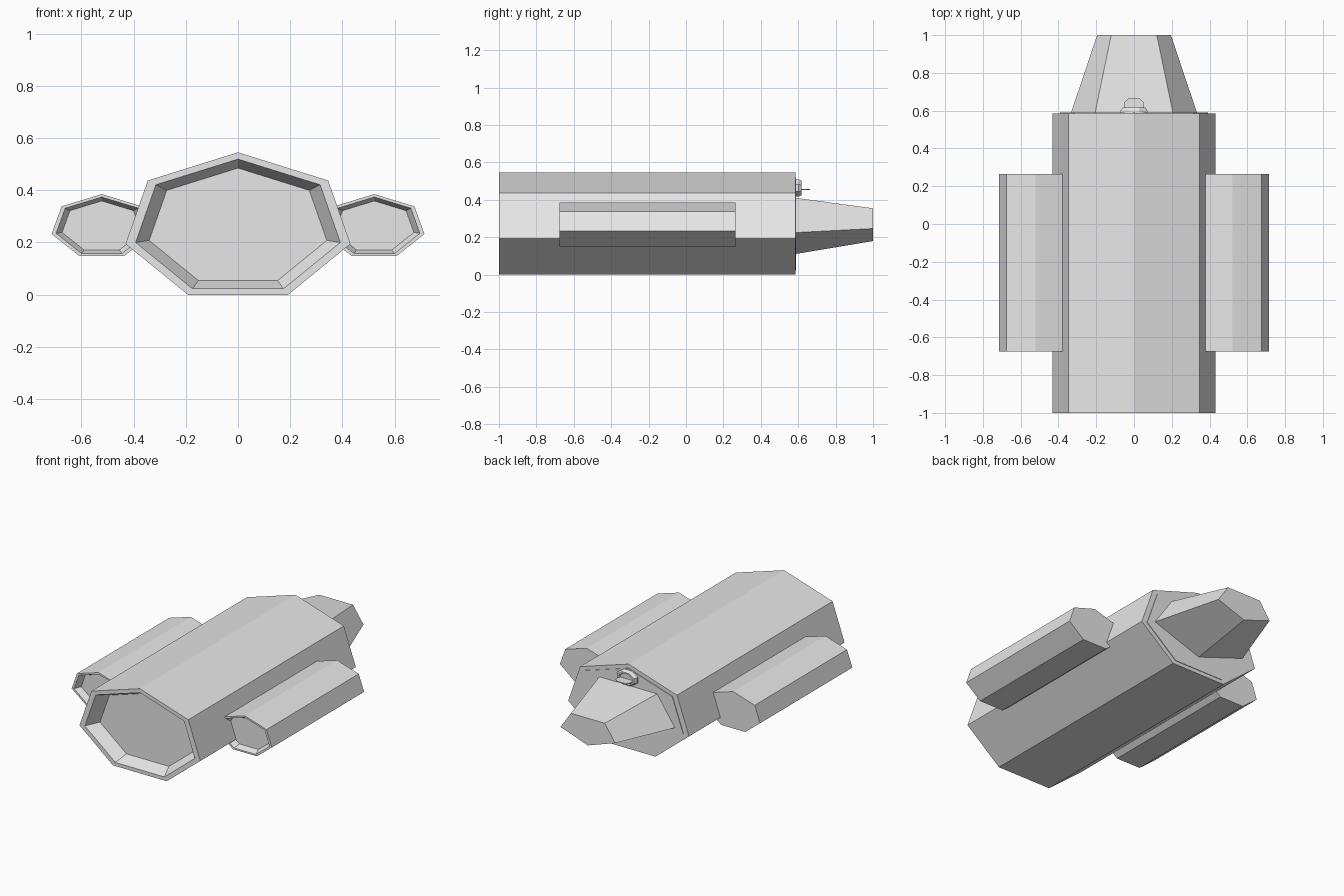
import bpy
import bmesh
import math

cube = bpy.data.objects.get("Cube")
if cube:
    bpy.data.objects.remove(cube, do_unlink=True)

grey = bpy.data.materials.new("light grey")
grey.use_nodes = True
grey.diffuse_color = (0.8, 0.8, 0.8, 1)
grey.node_tree.nodes["Principled BSDF"].inputs["Base Color"].default_value = (0.8, 0.8, 0.8, 1)


def loft(name, sides, centre, radii, sections, start=90):
    """Capped polygon tube along y; each section is (y, scale)."""
    bm = bmesh.new()
    rings = []
    for y, scale in sections:
        ring = []
        for i in range(sides):
            a = math.radians(start) + math.tau * i / sides
            ring.append(bm.verts.new((centre[0] + radii[0] * scale * math.cos(a), y,
                                      centre[1] + radii[1] * scale * math.sin(a))))
        rings.append(ring)
    for lower, upper in zip(rings, rings[1:]):
        for i in range(sides):
            j = (i + 1) % sides
            bm.faces.new((lower[i], lower[j], upper[j], upper[i]))
    bm.faces.new(rings[0])
    bm.faces.new(rings[-1])
    return finish(name, bm)


def finish(name, bm):
    bmesh.ops.recalc_face_normals(bm, faces=bm.faces)
    mesh = bpy.data.meshes.new(name)
    bm.to_mesh(mesh)
    bm.free()
    mesh.materials.append(grey)
    obj = bpy.data.objects.new(name, mesh)
    bpy.context.collection.objects.link(obj)
    return obj


def hull(name, centre, radii, front, back, depth):
    """Seven-sided prism with a rim and a recessed front."""
    return loft(name, 7, centre, radii,
                [(front + depth, 0.79), (front, 0.91), (front, 1), (back, 1)])


# Main body and side pods
hull("main_body", (0, 0.258), (0.442, 0.287), -1, 0.585, 0.08)
for side, sign in (("left", 1), ("right", -1)):
    hull(side + "_pod", (sign * 0.522, 0.26), (0.197, 0.125), -0.675, 0.265, 0.04)

# Thin rear plate and tapered tail
loft("rear_plate", 7, (0, 0.258), (0.442, 0.287), [(0.58, 0.91), (0.589, 0.91)])
loft("tail_cone", 5, (0, 0.276), (0.352, 0.166), [(0.585, 1), (1, 0.583)], start=-90)

# Rear hatch: bevelled octagon with a recessed centre
loft("hatch", 8, (0, 0.463), (0.076, 0.05),
     [(0.58, 1), (0.602, 1), (0.617, 0.85), (0.617, 0.66), (0.605, 0.6)], start=22.5)

# Flat handle on the hatch
outline = [(0.05, 0.6), (0.05, 0.645), (0.03, 0.664)]
outline += [(-x, y) for x, y in reversed(outline)]
bm = bmesh.new()
face = bm.faces.new([bm.verts.new((x, y, 0.452)) for x, y in outline])
top = bmesh.ops.extrude_face_region(bm, geom=[face], use_keep_orig=True)
bmesh.ops.translate(bm, vec=(0, 0, 0.006),
                    verts=[v for v in top["geom"] if isinstance(v, bmesh.types.BMVert)])
finish("hatch_handle", bm)
